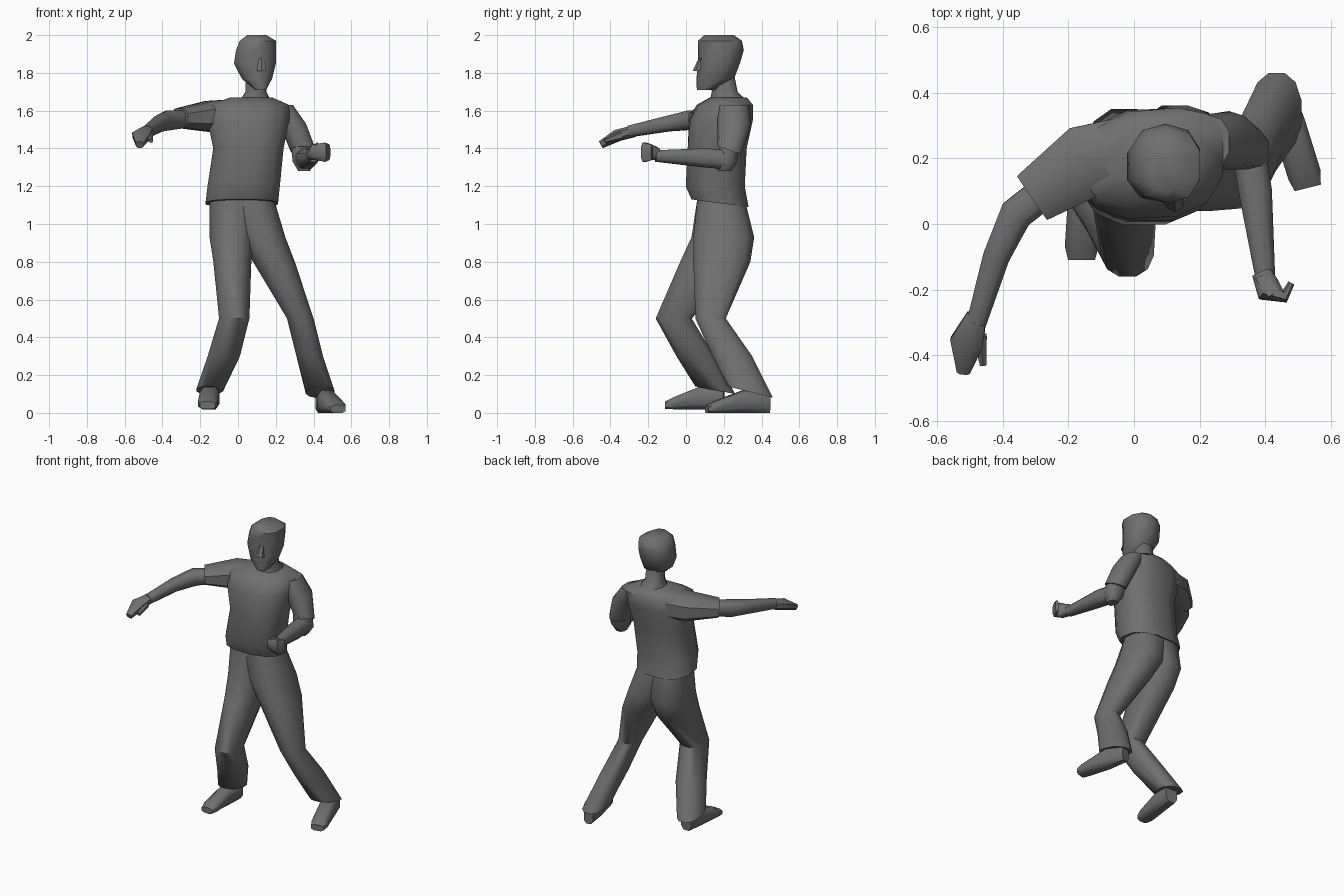
import bpy
import bmesh
import math
from mathutils import Vector

cube = bpy.data.objects.get("Cube")
if cube:
    bpy.data.objects.remove(cube, do_unlink=True)

grey = bpy.data.materials.new("plain_grey")
grey.use_nodes = True
colour = (.16, .16, .16, 1)
grey.diffuse_color = colour
grey.node_tree.nodes["Principled BSDF"].inputs["Base Color"].default_value = colour


def outline(sides, power, twist=0):
    """Points of a slightly squared unit circle, as pairs across and along."""
    def soft(value):
        return math.copysign(abs(value) ** power, value) / math.cos(math.pi / sides)

    angles = [math.tau * (i + .5) / sides for i in range(sides)]
    return [(soft(math.cos(angle)), soft(math.sin(angle + twist))) for angle in angles]


def skin(name, rings):
    """Join equal-sized rings of points into one closed, smooth-shaded body."""
    bm = bmesh.new()
    loops = [[bm.verts.new(point) for point in ring] for ring in rings]
    for low, high in zip(loops, loops[1:]):
        for i in range(len(low)):
            bm.faces.new((low[i - 1], low[i], high[i], high[i - 1]))
    bm.faces.new(loops[0])
    bm.faces.new(loops[-1])
    bmesh.ops.recalc_face_normals(bm, faces=bm.faces)
    mesh = bpy.data.meshes.new(name)
    bm.to_mesh(mesh)
    bm.free()
    mesh.materials.append(grey)
    body = bpy.data.objects.new(name, mesh)
    bpy.context.collection.objects.link(body)
    bpy.ops.object.select_all(action="DESELECT")
    body.select_set(True)
    bpy.context.view_layer.objects.active = body
    bpy.ops.object.shade_smooth_by_angle(angle=math.radians(50))


def stack(name, *levels, sides=12, power=.85):
    """Body of level rings, each spanning a range in x and a range in y."""
    rings = []
    for level in levels:
        (left, right), (front, back) = level["x"], level["y"]
        tilt = level.get("tilt", 0)
        rings.append([
            Vector((left + right + (right - left) * across,
                    front + back + (back - front) * along,
                    2 * (level["z"] + tilt * along))) / 2
            for across, along in outline(sides, power, level.get("twist", 0))])
    skin(name, rings)


def tube(name, *stations, sides=8, power=.8, upright=False):
    """Body of rings across a path, each with a half width and half height."""
    path = [Vector(station["at"]) for station in stations]
    rings = []
    for k, station in enumerate(stations):
        ahead = path[min(k + 1, len(path) - 1)] - path[max(k - 1, 0)]
        if upright:
            ahead.z = 0
        side = ahead.cross(Vector((0, 0, 1))).normalized()
        up = side.cross(ahead).normalized()
        rings.append([
            path[k] + side * across * station["wide"] + up * along * station["high"]
            for across, along in outline(sides, power)])
    skin(name, rings)


# Head, nose and neck
stack("head",
      dict(z=1.71, x=(.09, .15), y=(.06, .16)),
      dict(z=1.77, x=(.02, .18), y=(.06, .25)),
      dict(z=1.85, x=(-.02, .2), y=(.07, .28)),
      dict(z=1.92, x=(-.01, .2), y=(.07, .3)),
      dict(z=1.97, x=(.01, .2), y=(.07, .29)),
      dict(z=2, x=(.05, .15), y=(.1, .25)),
      sides=10)
stack("nose",
      dict(z=1.81, x=(.1, .15), y=(.04, .1)),
      dict(z=1.88, x=(.11, .14), y=(.07, .1)),
      sides=6)
stack("neck",
      dict(z=1.64, x=(0, .18), y=(.13, .33)),
      dict(z=1.7, x=(.04, .15), y=(.14, .27)),
      dict(z=1.8, x=(.04, .15), y=(.13, .25)),
      sides=10)

# Shirt body with a loose hem, shoulders turned a little
stack("shirt",
      dict(z=1.11, x=(-.17, .21), y=(.03, .33), tilt=-.02),
      dict(z=1.2, x=(-.16, .22), y=(0, .31)),
      dict(z=1.4, x=(-.13, .24), y=(.01, .32)),
      dict(z=1.55, x=(-.16, .27), y=(.02, .35), twist=.1),
      dict(z=1.63, x=(-.15, .27), y=(.06, .35), twist=.2),
      dict(z=1.67, x=(-.04, .18), y=(.13, .32), twist=.1),
      power=.8)

# Raised right arm
tube("right_sleeve",
     dict(at=(0, .22, 1.57), wide=.11, high=.09),
     dict(at=(-.15, .19, 1.57), wide=.11, high=.08),
     dict(at=(-.31, .08, 1.56), wide=.08, high=.05))
tube("right_arm",
     dict(at=(-.22, .14, 1.56), wide=.05, high=.04),
     dict(at=(-.36, .03, 1.55), wide=.05, high=.05),
     dict(at=(-.42, -.1, 1.53), wide=.04, high=.04),
     dict(at=(-.48, -.3, 1.49), wide=.03, high=.03))
tube("right_hand",
     dict(at=(-.48, -.28, 1.49), wide=.03, high=.03),
     dict(at=(-.51, -.36, 1.47), wide=.05, high=.03),
     dict(at=(-.52, -.45, 1.42), wide=.02, high=.02))
tube("right_thumb",
     dict(at=(-.47, -.34, 1.47), wide=.02, high=.02),
     dict(at=(-.46, -.43, 1.44), wide=.01, high=.01),
     sides=6)

# Lowered left arm, bent at the elbow into a fist
stack("left_sleeve",
      dict(z=1.39, x=(.28, .41), y=(.17, .29), tilt=-.02),
      dict(z=1.53, x=(.22, .36), y=(.17, .34)),
      dict(z=1.63, x=(.15, .29), y=(.17, .33)),
      sides=10)
stack("left_elbow",
      dict(z=1.28, x=(.32, .38), y=(.17, .24)),
      dict(z=1.33, x=(.29, .41), y=(.16, .27)),
      dict(z=1.42, x=(.28, .39), y=(.18, .28)),
      sides=8)
tube("left_forearm",
     dict(at=(.35, .23, 1.34), wide=.05, high=.05),
     dict(at=(.37, .1, 1.35), wide=.05, high=.05),
     dict(at=(.4, -.16, 1.36), wide=.03, high=.03))
tube("left_fist",
     dict(at=(.39, -.15, 1.37), wide=.03, high=.03),
     dict(at=(.41, -.2, 1.38), wide=.04, high=.04),
     dict(at=(.46, -.22, 1.38), wide=.02, high=.05),
     dict(at=(.48, -.18, 1.38), wide=.01, high=.04))
tube("left_thumb",
     dict(at=(.39, -.16, 1.4), wide=.02, high=.01),
     dict(at=(.42, -.22, 1.42), wide=.01, high=.01),
     sides=6)

# Trouser legs, overlapping at the hips, bent at the knees
stack("right_trouser_leg",
      dict(z=1.13, x=(-.15, .12), y=(.06, .31)),
      dict(z=.93, x=(-.15, .09), y=(.03, .35)),
      dict(z=.8, x=(-.13, .07), y=(-.03, .3)),
      dict(z=.5, x=(-.1, .06), y=(-.16, .03)),
      dict(z=.3, x=(-.16, .01), y=(-.05, .15)),
      dict(z=.12, x=(-.22, -.08), y=(.05, .26), tilt=-.02))
stack("left_trouser_leg",
      dict(z=1.13, x=(-.08, .19), y=(.06, .31)),
      dict(z=.93, x=(0, .25), y=(.04, .36)),
      dict(z=.8, x=(.08, .3), y=(.04, .34)),
      dict(z=.5, x=(.26, .4), y=(.05, .21)),
      dict(z=.3, x=(.31, .45), y=(.14, .35)),
      dict(z=.11, x=(.36, .51), y=(.22, .46), tilt=-.03))

# Shoes, running from heel to toe
tube("right_shoe",
     dict(at=(-.14, .2, .08), wide=.04, high=.06),
     dict(at=(-.15, .08, .08), wide=.05, high=.06),
     dict(at=(-.16, -.07, .05), wide=.05, high=.03),
     dict(at=(-.16, -.11, .04), wide=.04, high=.02),
     power=.7, upright=True)
tube("left_shoe",
     dict(at=(.44, .44, .05), wide=.03, high=.05),
     dict(at=(.47, .31, .06), wide=.05, high=.06),
     dict(at=(.52, .15, .03), wide=.05, high=.03),
     dict(at=(.53, .11, .02), wide=.04, high=.02),
     power=.7, upright=True)
